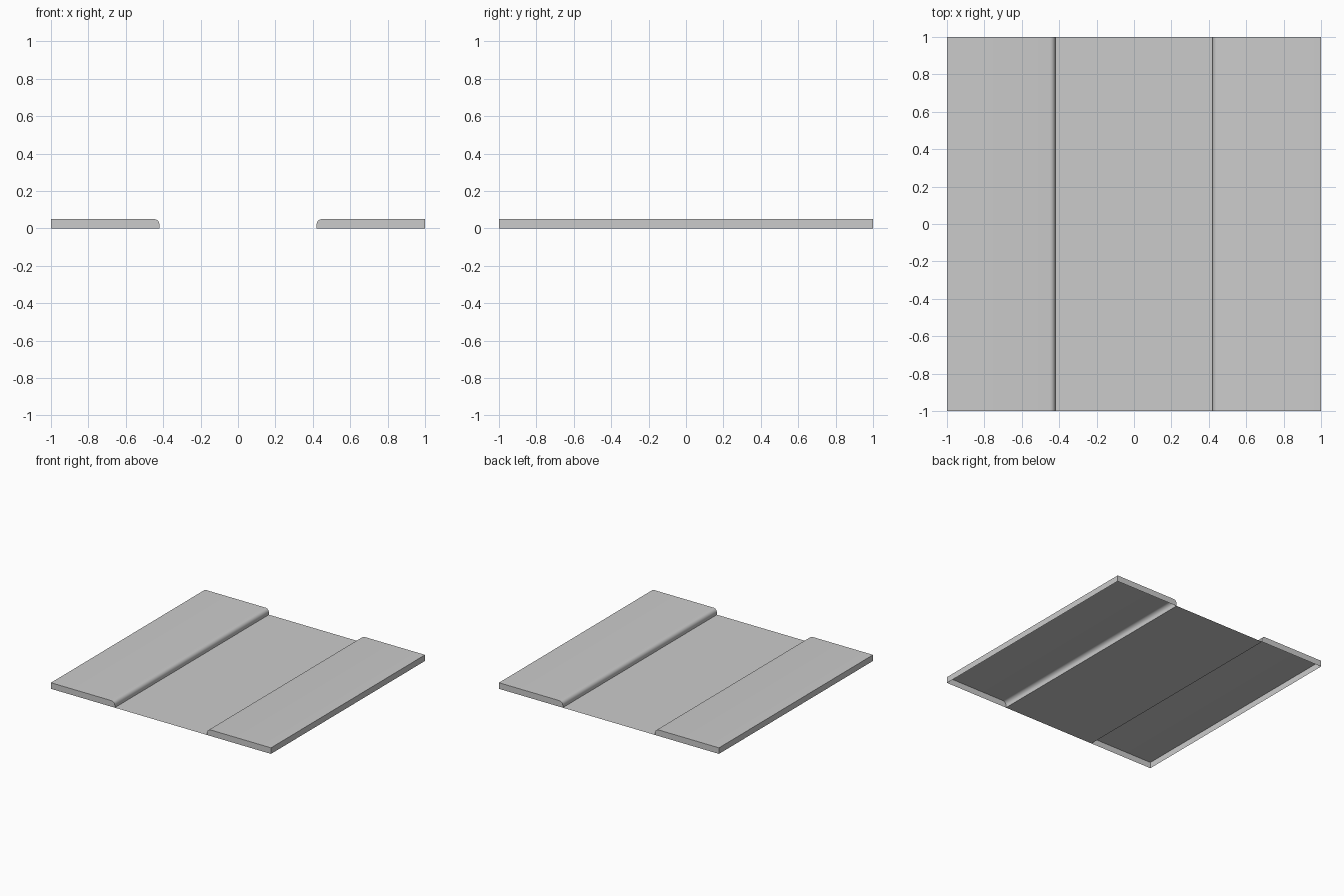
import bpy, bmesh, math

if "Cube" in bpy.data.objects:
    bpy.data.objects.remove(bpy.data.objects["Cube"])

ROAD, EDGE, H, R = 0.42, 1.0, 0.05, 0.03


def add_object(name, bm):
    mesh = bpy.data.meshes.new(name)
    bm.to_mesh(mesh)
    bm.free()
    obj = bpy.data.objects.new(name, mesh)
    bpy.context.collection.objects.link(obj)
    return obj


def flat_rect(bm, x0, x1, y0, y1, z):
    bm.faces.new([bm.verts.new(p) for p in
                  ((x0, y0, z), (x1, y0, z), (x1, y1, z), (x0, y1, z))])


def pavement(name, side):
    # raised slab with a rounded kerb, hollow underneath
    profile = [(EDGE, 0), (EDGE, H)]
    for i in range(6):
        a = math.radians(90 + 18 * i)
        profile.append((ROAD + R + R * math.cos(a), H - R + R * math.sin(a)))
    profile.append((ROAD, 0))
    bm = bmesh.new()
    front = bm.faces.new([bm.verts.new((side * x, -1, z)) for x, z in profile])
    ext = bmesh.ops.extrude_face_region(bm, geom=[front], use_keep_orig=True)
    verts = [v for v in ext["geom"] if isinstance(v, bmesh.types.BMVert)]
    bmesh.ops.translate(bm, vec=(0, 2, 0), verts=verts)
    bmesh.ops.recalc_face_normals(bm, faces=bm.faces)
    bottom = [f for f in bm.faces if all(abs(v.co.z) < 1e-5 for v in f.verts)]
    bmesh.ops.delete(bm, geom=bottom, context='FACES_ONLY')
    obj = add_object(name, bm)
    bpy.ops.object.select_all(action='DESELECT')
    obj.select_set(True)
    bpy.context.view_layer.objects.active = obj
    bpy.ops.object.shade_smooth_by_angle(angle=math.radians(30))


# pavements on both sides
pavement("pavement_left", -1)
pavement("pavement_right", 1)

# road surface
bm = bmesh.new()
flat_rect(bm, -ROAD, ROAD, -1, 1, 0)
add_object("road_surface", bm)

# dashed centre line
bm = bmesh.new()
for i in range(8):
    y = -0.94 + 0.25 * i
    flat_rect(bm, -0.02, 0.02, y, y + 0.13, 0.001)
add_object("centre_line_dashes", bm)
